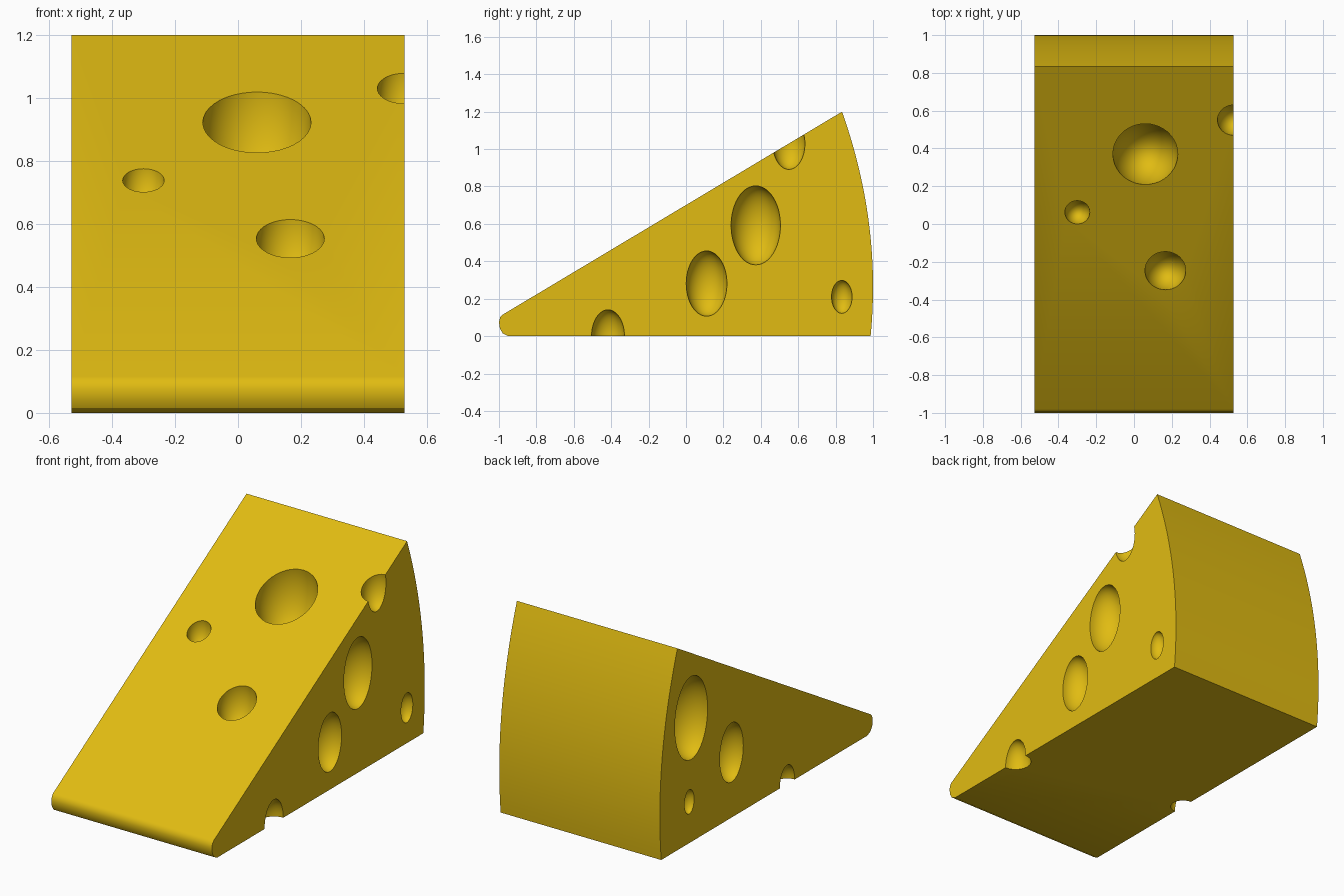
import bpy, bmesh, math
from mathutils import Matrix

if "Cube" in bpy.data.objects:
    bpy.data.objects.remove(bpy.data.objects["Cube"])

HALF_W = 0.528

# Side profile (y, z): rounded tip, sloping top, bulging rind
profile = [(-0.95, 0.0), (-0.98, 0.015), (-0.995, 0.04), (-1.0, 0.075),
           (-0.994, 0.1), (-0.98, 0.115)]
for i in range(25):
    z = 1.2 * (1 - i / 24)
    profile.append((1.0 - (z - 0.263) ** 2 / 5.3, z))


def slope_z(y):
    return 0.7 + 0.598 * y


# Wedge body extruded across x
bm = bmesh.new()
face = bm.faces.new([bm.verts.new((-HALF_W, y, z)) for y, z in profile])
ext = bmesh.ops.extrude_face_region(bm, geom=[face])
bmesh.ops.translate(bm, vec=(2 * HALF_W, 0, 0),
                    verts=[v for v in ext["geom"] if isinstance(v, bmesh.types.BMVert)])
bmesh.ops.recalc_face_normals(bm, faces=bm.faces)
mesh = bpy.data.meshes.new("cheese_wedge")
bm.to_mesh(mesh)
bm.free()
cheese = bpy.data.objects.new("cheese_wedge", mesh)
bpy.context.collection.objects.link(cheese)

yellow = bpy.data.materials.new("cheese yellow")
yellow.diffuse_color = (0.75, 0.50, 0.006, 1)
yellow.use_nodes = True
yellow.node_tree.nodes["Principled BSDF"].inputs["Base Color"].default_value = yellow.diffuse_color
mesh.materials.append(yellow)

# Holes (x, y, z, radius), each centred on a face and stretched upwards
R, L = HALF_W, -HALF_W
holes = [(0.06, 0.37, slope_z(0.37), 0.172), (-0.3, 0.062, slope_z(0.062), 0.066),
         (0.166, -0.247, slope_z(-0.247), 0.108), (R, 0.55, slope_z(0.55), 0.086),
         (R, 0.373, 0.592, 0.132), (R, 0.11, 0.281, 0.109),
         (R, 0.833, 0.21, 0.055), (R, -0.417, 0.0, 0.088),
         (L, 0.705, 0.737, 0.154), (L, 0.326, 0.387, 0.11),
         (L, 0.723, 0.245, 0.045), (L, -0.197, 0.0, 0.07)]
bm = bmesh.new()
for x, y, z, r in holes:
    bmesh.ops.create_uvsphere(bm, u_segments=40, v_segments=24, radius=r,
                              matrix=Matrix.Translation((x, y, z)) @ Matrix.Diagonal((1, 1, 1.6, 1)))
cut_mesh = bpy.data.meshes.new("hole_cutters")
bm.to_mesh(cut_mesh)
bm.free()
cut_mesh.materials.append(yellow)
cutter = bpy.data.objects.new("hole_cutters", cut_mesh)
cutter.hide_render = True
bpy.context.collection.objects.link(cutter)

# Carve the holes, then remove the cutter
mod = cheese.modifiers.new("holes", "BOOLEAN")
mod.operation = "DIFFERENCE"
mod.solver = "EXACT"
mod.object = cutter
bpy.context.view_layer.objects.active = cheese
cheese.select_set(True)
bpy.ops.object.modifier_apply(modifier=mod.name)
bpy.data.objects.remove(cutter)

# Smooth rind and hole walls, crisp rims
bpy.ops.object.shade_smooth_by_angle(angle=math.radians(30))
